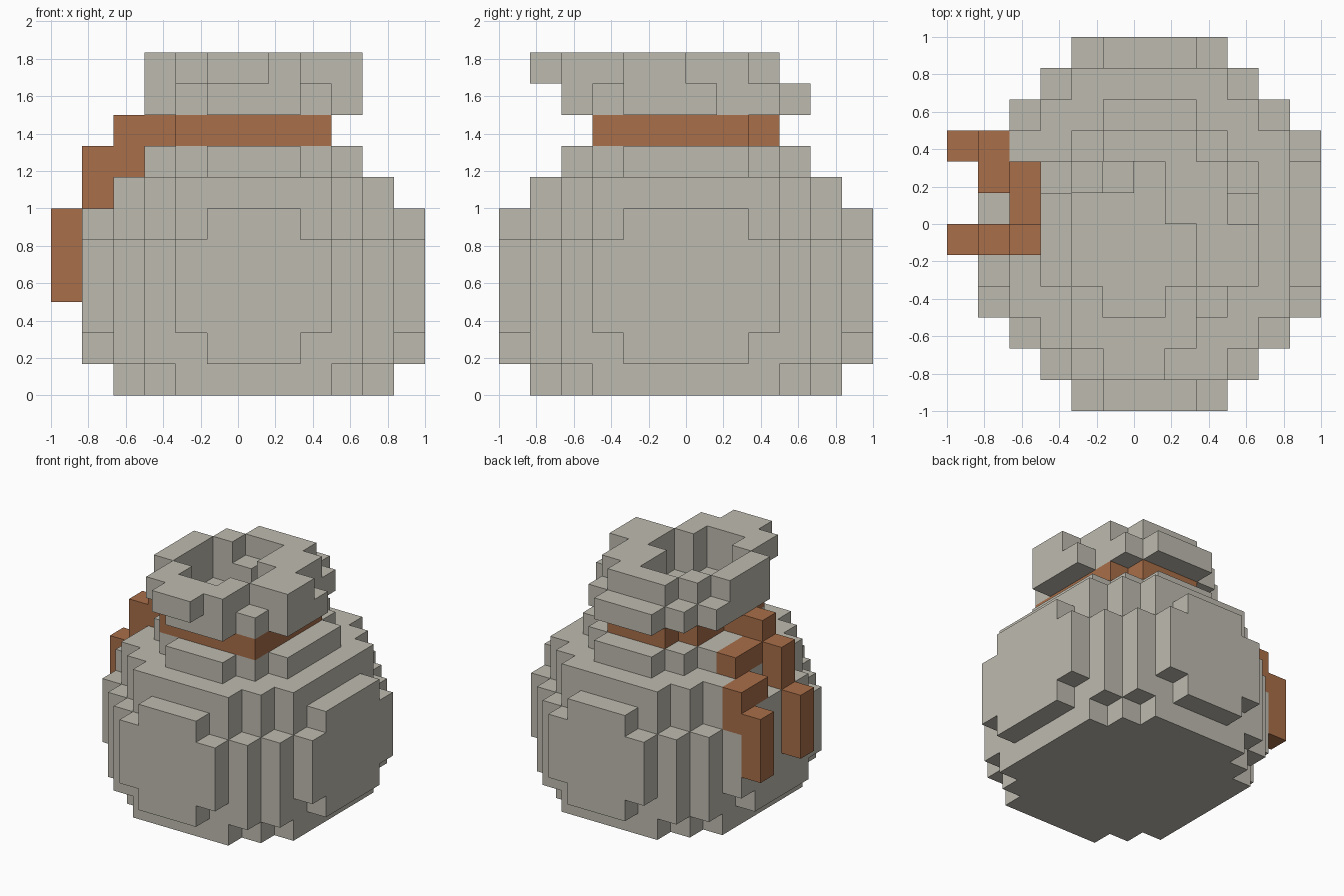
import bpy
import bmesh

cube = bpy.data.objects.get("Cube")
if cube:
    bpy.data.objects.remove(cube, do_unlink=True)

U = 1 / 6  # block size


def material(name, rgb):
    m = bpy.data.materials.new(name)
    m.use_nodes = True
    col = (*rgb, 1)
    m.diffuse_color = col
    bsdf = next(n for n in m.node_tree.nodes if n.type == 'BSDF_PRINCIPLED')
    bsdf.inputs["Base Color"].default_value = col
    bsdf.inputs["Roughness"].default_value = 0.9
    return m


CLOTH = material("grey cloth", (0.515, 0.497, 0.429))
LEATHER = material("brown cord", (0.395, 0.156, 0.066))

# Each side: outward direction and the four corners of that block face
SIDES = [
    ((1, 0, 0), ((1, 0, 0), (1, 1, 0), (1, 1, 1), (1, 0, 1))),
    ((-1, 0, 0), ((0, 0, 0), (0, 0, 1), (0, 1, 1), (0, 1, 0))),
    ((0, 1, 0), ((0, 1, 0), (0, 1, 1), (1, 1, 1), (1, 1, 0))),
    ((0, -1, 0), ((0, 0, 0), (1, 0, 0), (1, 0, 1), (0, 0, 1))),
    ((0, 0, 1), ((0, 0, 1), (1, 0, 1), (1, 1, 1), (0, 1, 1))),
    ((0, 0, -1), ((0, 0, 0), (0, 1, 0), (1, 1, 0), (1, 0, 0))),
]


def block_object(name, cells, mat):
    """Outer skin of a set of blocks, with flat areas merged."""
    bm = bmesh.new()
    for c in sorted(cells):
        for d, corners in SIDES:
            if tuple(a + b for a, b in zip(c, d)) in cells:
                continue
            bm.faces.new([bm.verts.new(((c[0] + p[0]) * U - 1,
                                        (c[1] + p[1]) * U - 1,
                                        (c[2] + p[2]) * U)) for p in corners])
    bmesh.ops.remove_doubles(bm, verts=bm.verts, dist=1e-4)
    bmesh.ops.dissolve_limit(bm, angle_limit=0.01, verts=bm.verts, edges=bm.edges)
    me = bpy.data.meshes.new(name)
    bm.to_mesh(me)
    bm.free()
    me.materials.append(mat)
    ob = bpy.data.objects.new(name, me)
    bpy.context.collection.objects.link(ob)
    return ob


def rows(k, spans):
    """Blocks of layer k from {row: (first, last)}."""
    return {(i, j, k) for j, (a, b) in spans.items() for i in range(a, b + 1)}


def round_layer(k, halves):
    """Symmetric layer: halves[n] is the half width of row n counted from the middle."""
    spans = {}
    for n, h in enumerate(halves):
        spans[6 + n] = spans[5 - n] = (6 - h, 6 + h)
    return rows(k, spans)


# Sack body, widest in the middle
BODY = [
    (4, 4, 4, 3, 2),
    (5, 5, 4, 4, 3, 1),
    (5, 5, 5, 4, 3, 2),
    (5, 5, 5, 4, 3, 2),
    (5, 5, 5, 4, 3, 2),
    (5, 5, 4, 3, 2, 1),
    (4, 4, 4, 3, 2),
    (3, 3, 2, 1),
]
body = set()
for k, halves in enumerate(BODY):
    body |= round_layer(k, halves)
block_object("sack_body", body, CLOTH)

# Gathered mouth: two uneven layers around an opening
hole = {3: (5, 6), 4: (4, 7), 5: (4, 7), 6: (4, 6), 7: (6, 6)}
lower = rows(9, {2: (5, 7), 3: (4, 8), 4: (3, 9), 5: (3, 9), 6: (3, 9),
                 7: (3, 8), 8: (4, 8), 9: (5, 7)}) - rows(9, hole)
upper = rows(10, {1: (5, 6), 2: (4, 7), 3: (4, 7), 4: (3, 9), 5: (3, 9),
                  6: (3, 8), 7: (4, 8), 8: (5, 7)}) - rows(10, hole)
upper.discard((5, 7, 10))
block_object("sack_mouth", lower | upper, CLOTH)

# Thin cloth floor inside the opening
floor = block_object("mouth_floor", rows(0, hole), CLOTH)
for v in floor.data.vertices:
    v.co.z = 9 * U + (0.008 if v.co.z > 0.05 else 0.001)

# Cord round the neck
neck = rows(8, {j: (4, 8) for j in range(3, 8)}) | rows(8, {8: (5, 7)})

# Two loose cord ends hanging on the right side
front_end = {(3, 5, 8), (2, 5, 8), (2, 5, 7), (1, 5, 7), (1, 5, 6),
             (0, 5, 5), (0, 5, 4), (0, 5, 3)}
back_end = {(2, 6, 7), (2, 7, 7), (1, 7, 6), (1, 8, 6), (1, 8, 5),
            (0, 8, 5), (0, 8, 4), (0, 8, 3)}
block_object("neck_cord", neck, LEATHER)
block_object("front_cord_end", front_end, LEATHER)
block_object("back_cord_end", back_end, LEATHER)
